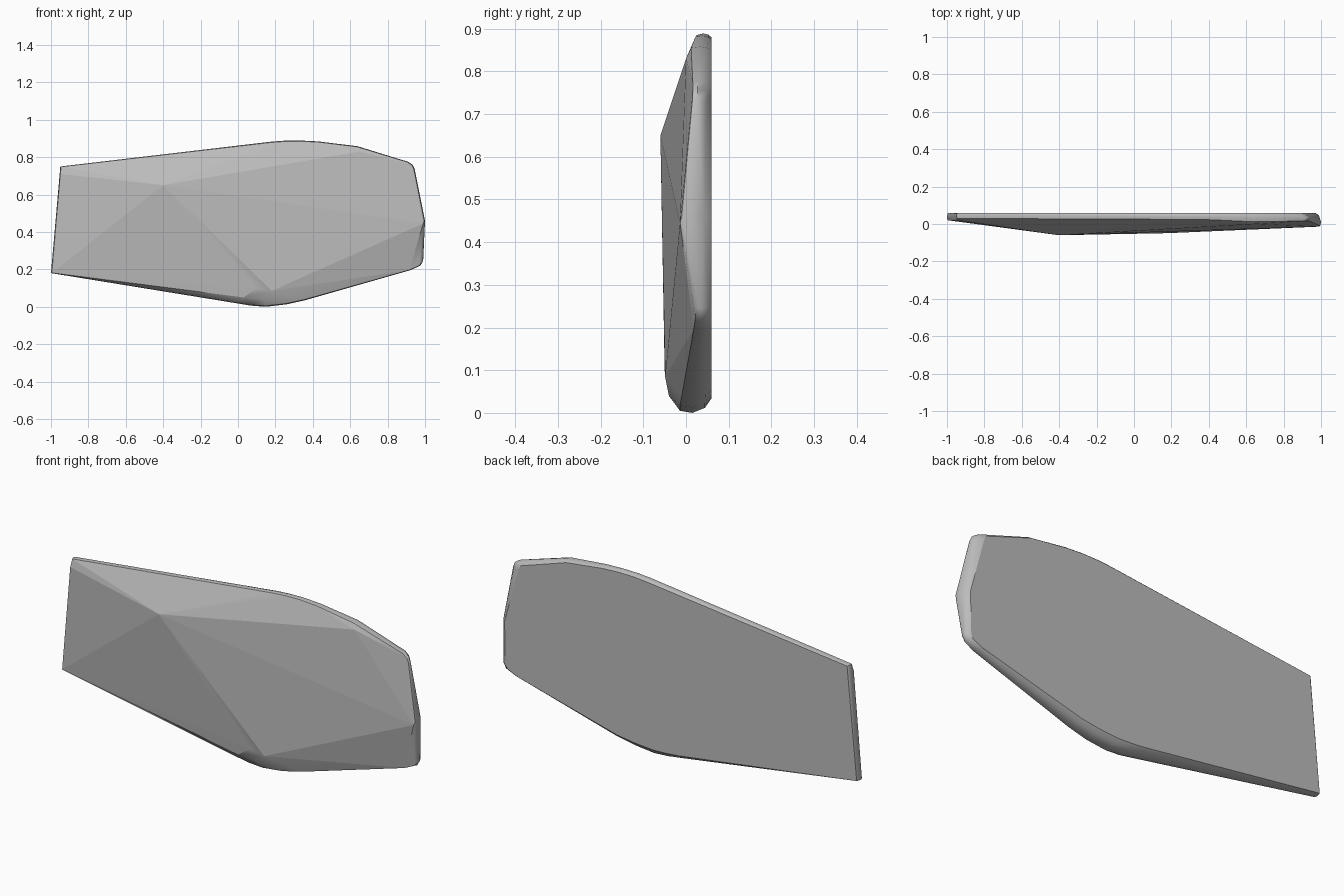
import bpy, bmesh
from mathutils import Vector

BACK_Y = 0.06
CENTRE = Vector((0.0, 0.45))

# Silhouette seen from the front: x, z, y of widest point, y of front lip, inset of back face
OUTLINE = [
    (-1.00, 0.18, 0.03, 0.020, 0.006), (-0.95, 0.75, 0.045, 0.030, 0.010),
    (0.18, 0.883, 0.040, 0.025, 0.012), (0.25, 0.888, 0.040, 0.025, 0.012),
    (0.33, 0.889, 0.040, 0.025, 0.012), (0.43, 0.884, 0.038, 0.022, 0.013),
    (0.64, 0.858, 0.032, 0.012, 0.016), (0.91, 0.775, 0.028, 0.016, 0.030),
    (0.935, 0.758, 0.027, 0.016, 0.045), (0.945, 0.735, 0.026, 0.015, 0.050),
    (1.00, 0.46, 0.010, -0.010, 0.030), (0.99, 0.245, 0.035, 0.022, 0.025),
    (0.975, 0.22, 0.035, 0.022, 0.022), (0.92, 0.195, 0.033, 0.018, 0.022),
    (0.36, 0.035, 0.018, -0.010, 0.028), (0.26, 0.013, 0.016, -0.014, 0.034),
    (0.15, 0.000, 0.015, -0.014, 0.036), (0.07, 0.006, 0.015, -0.016, 0.032),
    (0.00, 0.018, 0.016, -0.016, 0.025),
]

# Ridge points of the chipped front
RIDGE = [(-0.40, -0.06, 0.65), (-0.95, 0.020, 0.71), (0.65, 0.000, 0.83),
         (0.99, -0.014, 0.445), (0.18, -0.049, 0.085), (0.10, -0.050, 0.100),
         (0.03, -0.040, 0.050), (0.13, -0.040, 0.040)]


def inset(x, z, amount):
    """Move a silhouette point towards the middle of the slab."""
    p = Vector((x, z))
    return p + (CENTRE - p).normalized() * amount


bm = bmesh.new()
for p in RIDGE:
    bm.verts.new(p)
for x, z, mid, lip, back in OUTLINE:
    # rounded rim section: front lip, widest point, shoulder, back face
    shoulder = mid + (BACK_Y - mid) * 0.65
    for y, amount in ((lip, 0.005), (mid, 0.0), (shoulder, back * 0.35), (BACK_Y, back)):
        q = inset(x, z, amount)
        bm.verts.new((q.x, y, q.y))

# Wrap the points in a convex skin
result = bmesh.ops.convex_hull(bm, input=bm.verts)
unused = {g for g in result["geom_interior"] + result["geom_unused"]
          if isinstance(g, bmesh.types.BMVert)}
bmesh.ops.delete(bm, geom=list(unused), context="VERTS")
bmesh.ops.dissolve_limit(bm, angle_limit=0.003, verts=bm.verts, edges=bm.edges)
bmesh.ops.recalc_face_normals(bm, faces=bm.faces)

# Smooth worn rim, crisp large chipped facets
for f in bm.faces:
    f.smooth = True
for e in bm.edges:
    if any(f.calc_area() > 0.03 for f in e.link_faces) or e.calc_face_angle(0) > 0.7:
        e.smooth = False

mesh = bpy.data.meshes.new("stone_slab")
bm.to_mesh(mesh)
bm.free()
slab = bpy.data.objects.new("stone_slab", mesh)
bpy.context.collection.objects.link(slab)

grey = bpy.data.materials.new("stone grey")
grey.diffuse_color = (0.5, 0.5, 0.5, 1)
mesh.materials.append(grey)
